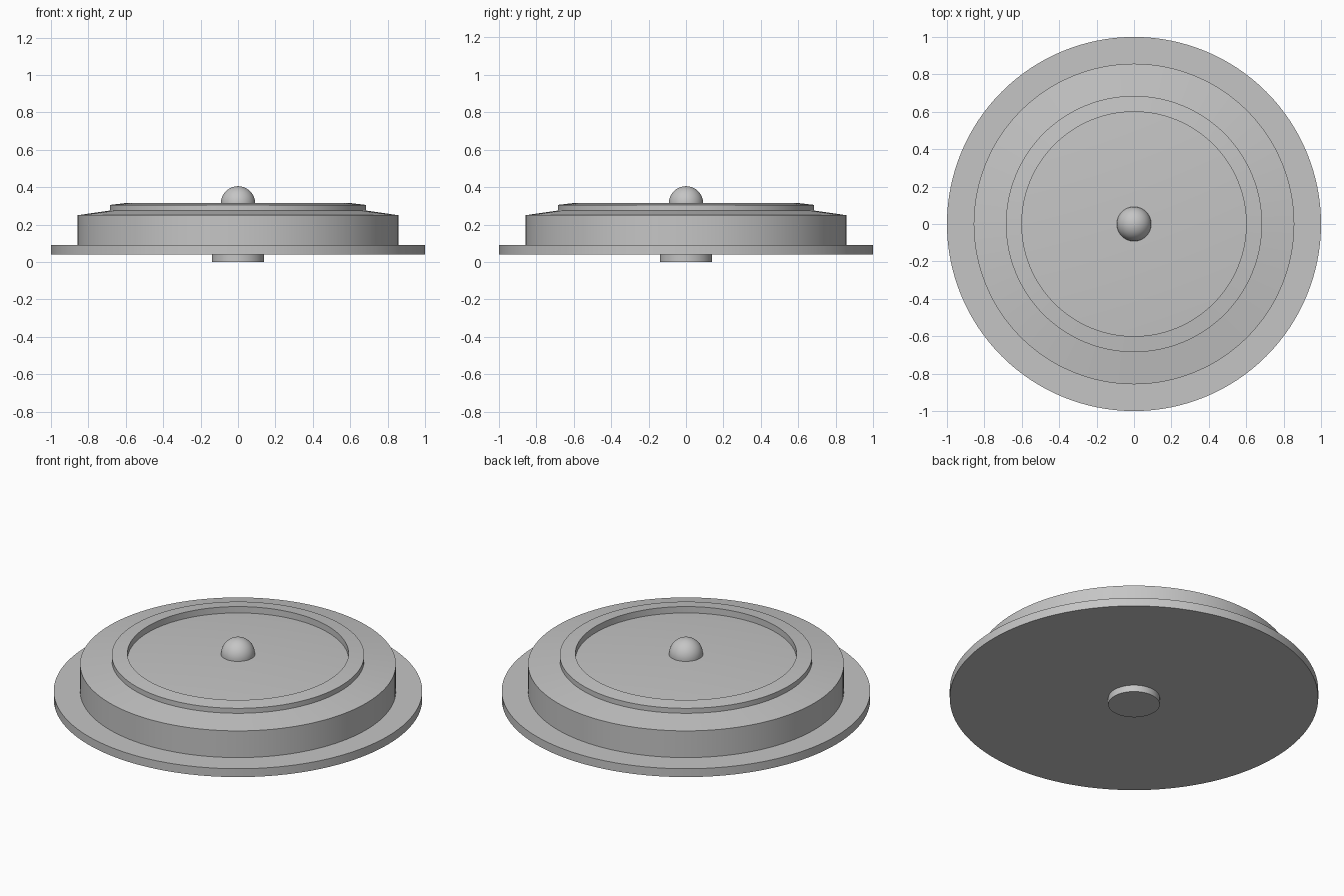
import bpy
import bmesh
from math import radians, sin, cos, pi

cube = bpy.data.objects.get("Cube")
if cube:
    bpy.data.objects.remove(cube, do_unlink=True)

# One plain grey for every part
GREY = (0.56, 0.56, 0.56, 1.0)
grey = bpy.data.materials.new("plain grey")
grey.use_nodes = True
grey.diffuse_color = GREY
grey.node_tree.nodes["Principled BSDF"].inputs["Base Color"].default_value = GREY


def lathe(name, profile, steps=128):
    """Revolve a closed (radius, height) profile about the z axis."""
    bm = bmesh.new()
    verts = [bm.verts.new((r, 0, z)) for r, z in profile]
    edges = [bm.edges.new(pair) for pair in zip(verts, verts[1:])]
    bmesh.ops.spin(bm, geom=verts + edges, cent=(0, 0, 0), axis=(0, 0, 1),
                   angle=2 * pi, steps=steps, use_duplicate=False)
    bmesh.ops.remove_doubles(bm, verts=bm.verts, dist=1e-5)
    bmesh.ops.recalc_face_normals(bm, faces=bm.faces)
    mesh = bpy.data.meshes.new(name)
    bm.to_mesh(mesh)
    bm.free()
    mesh.materials.append(grey)
    obj = bpy.data.objects.new(name, mesh)
    bpy.context.collection.objects.link(obj)
    bpy.ops.object.select_all(action="DESELECT")
    obj.select_set(True)
    bpy.context.view_layer.objects.active = obj
    bpy.ops.object.shade_smooth_by_angle(angle=radians(30))
    return obj


# Small round foot under the flange
lathe("foot", [(0, 0), (0.14, 0), (0.14, 0.04), (0, 0.04)], 64)

# Flange, drum, sloped shoulder, raised rim and gently coned recess floor
lathe("stepped_body", [
    (0, 0.04), (1, 0.04), (1, 0.09),
    (0.857, 0.09), (0.857, 0.25),
    (0.685, 0.275), (0.685, 0.305),
    (0.6, 0.315), (0.6, 0.277), (0, 0.315),
])

# Half-round knob in the middle
R, BASE, N = 0.092, 0.313, 16
dome = [(R * cos(i * pi / 2 / N), BASE + R * sin(i * pi / 2 / N)) for i in range(N)]
lathe("knob", [(0, BASE - 0.01), (R, BASE - 0.01)] + dome + [(0, BASE + R)], 48)
